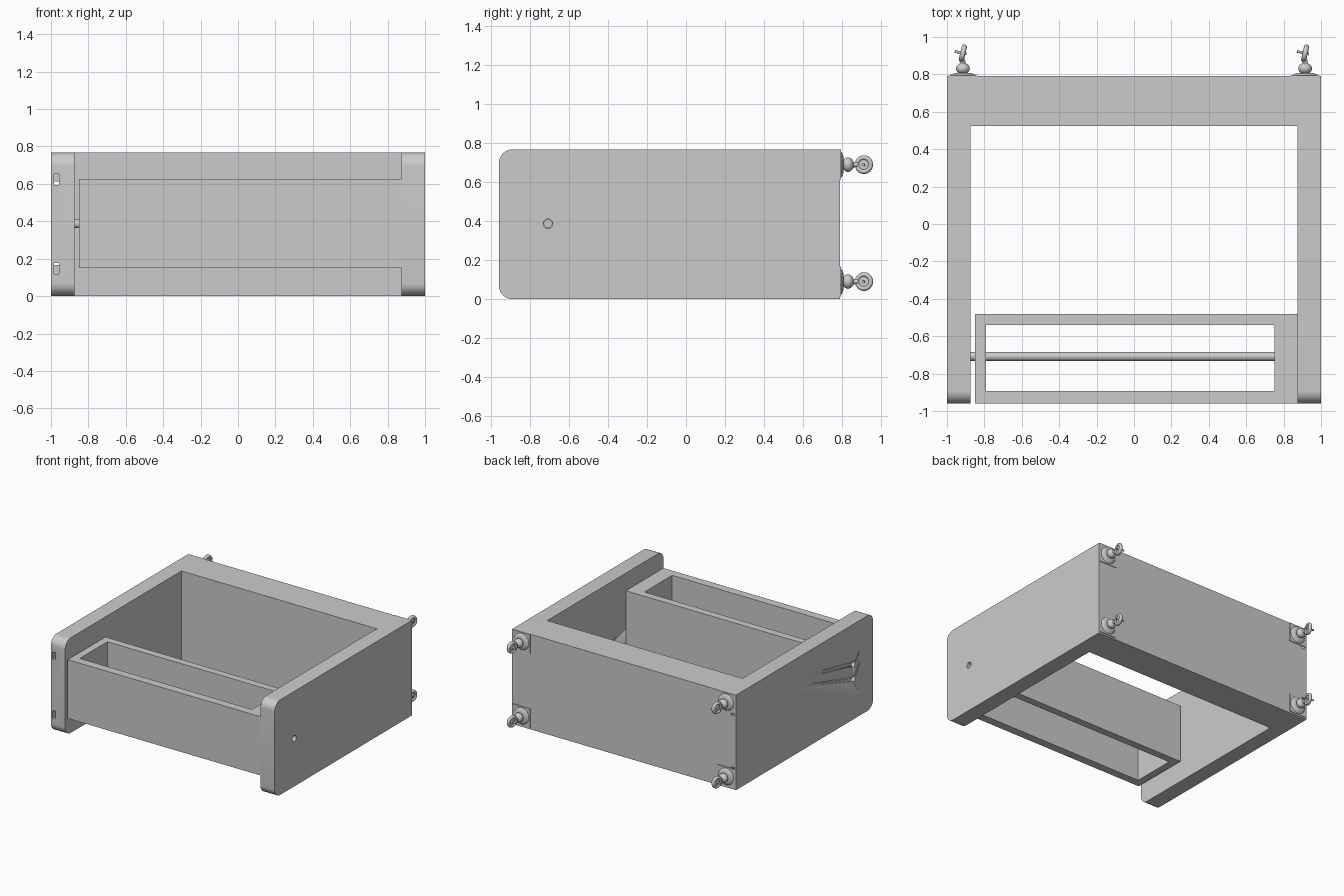
import bpy, bmesh, math
from mathutils import Matrix, Vector

if "Cube" in bpy.data.objects:
    bpy.data.objects.remove(bpy.data.objects["Cube"])

H = 0.768
Y0, Y1 = -0.96, 0.79
ROD_Y, ROD_Z = -0.708, 0.387


def finish(name, bm, smooth=False):
    bmesh.ops.recalc_face_normals(bm, faces=bm.faces)
    me = bpy.data.meshes.new(name)
    bm.to_mesh(me)
    bm.free()
    ob = bpy.data.objects.new(name, me)
    bpy.context.collection.objects.link(ob)
    if smooth:
        bpy.ops.object.select_all(action='DESELECT')
        ob.select_set(True)
        bpy.context.view_layer.objects.active = ob
        bpy.ops.object.shade_smooth_by_angle(angle=math.radians(35))
    return ob


def box(name, lo, hi):
    bm = bmesh.new()
    bmesh.ops.create_cube(bm, size=1)
    for v in bm.verts:
        v.co = [(l + h) / 2 + c * (h - l) for l, h, c in zip(lo, hi, v.co)]
    return finish(name, bm)


def lathe(name, profile, matrix, closed=False, steps=32):
    """Revolve (radius, height) points around local z, then place with matrix."""
    bm = bmesh.new()
    vs = [bm.verts.new((r, 0, z)) for r, z in profile]
    es = [bm.edges.new(p) for p in zip(vs, vs[1:] + vs[:1] if closed else vs[1:])]
    bmesh.ops.spin(bm, geom=vs + es, cent=(0, 0, 0), axis=(0, 0, 1),
                   angle=2 * math.pi, steps=steps)
    bmesh.ops.remove_doubles(bm, verts=bm.verts, dist=1e-5)
    bm.transform(matrix)
    return finish(name, bm, True)


def cut(ob, cutters):
    for c in cutters:
        m = ob.modifiers.new("cut", 'BOOLEAN')
        m.operation, m.solver, m.object = 'DIFFERENCE', 'EXACT', c
        bpy.context.view_layer.objects.active = ob
        bpy.ops.object.modifier_apply(modifier=m.name)
        bpy.data.objects.remove(c)


def x_hole(r, x0, x1, z):
    m = Matrix.Translation((x0, ROD_Y, z)) @ Matrix.Rotation(math.pi / 2, 4, 'Y')
    return lathe("hole_cutter", [(0, 0), (r, 0), (r, x1 - x0), (0, x1 - x0)], m)


def side_panel(name, x0, x1, r=0.07, n=8):
    # side outline with both front corners rounded
    pts = [(Y1, 0), (Y1, H)]
    for zc, a0 in ((H - r, 90), (r, 180)):
        for i in range(n + 1):
            a = math.radians(a0 + 90 * i / n)
            pts.append((Y0 + r + r * math.cos(a), zc + r * math.sin(a)))
    bm = bmesh.new()
    f = bm.faces.new([bm.verts.new((x0, y, z)) for y, z in pts])
    g = bmesh.ops.extrude_face_region(bm, geom=[f])
    bmesh.ops.translate(bm, vec=(x1 - x0, 0, 0),
                        verts=[v for v in g['geom'] if isinstance(v, bmesh.types.BMVert)])
    return finish(name, bm, True)


# Frame: two sides and a thick back
left = side_panel("left_side", -1, -0.873)
right = side_panel("right_side", 0.873, 1)
box("back_block", (-0.873, 0.525, 0), (0.873, Y1, H))

# Bolt slots and holes in the sides
cut(left, [box("slot_cutter", (-0.985, -1.1, z0), (-0.957, 0.9, z1))
           for z0, z1 in ((0.118, 0.178), (0.595, 0.652))]
    + [x_hole(0.022, -1.1, -0.95, ROD_Z + s * 0.06) for s in (-1, 1)])
cut(right, [x_hole(0.024, 0.8, 1.1, ROD_Z)])

# Front tray, open at top and bottom, and its hollow rod
tray = box("front_tray", (-0.85, Y0, 0.15), (0.873, -0.48, 0.625))
cut(tray, [box("opening_cutter", (-0.79, -0.893, 0), (0.75, -0.54, 1)),
           x_hole(0.024, -0.9, 0.9, ROD_Z)])
lathe("rod", [(0.024, 0), (0.024, 1.7), (0.02, 1.7), (0.02, 0)],
      Matrix.Translation((-0.873, ROD_Y, ROD_Z)) @ Matrix.Rotation(math.pi / 2, 4, 'Y'),
      closed=True)

# Casters on the back
to_back = Matrix.Rotation(-math.pi / 2, 4, 'X')
ball = [(0.037 * math.cos(math.radians(a)), 0.037 + 0.03 * math.sin(math.radians(a)))
        for a in range(-50, 61, 11)]
swivel = ([(0, 0), (0.068, 0), (0.062, 0.006), (0.042, 0.014)] + ball
          + [(0.014, 0.066), (0.012, 0.085), (0, 0.085)])
tire = [(0.036 + 0.012 * math.cos(math.radians(a)), 0.014 * math.sin(math.radians(a)))
        for a in range(0, 360, 30)]
for i, (x, z) in enumerate([(sx, z) for sx in (-0.915, 0.915) for z in (0.09, 0.69)]):
    box(f"caster_plate_{i}", (x - 0.078, Y1, z - 0.077), (x + 0.078, Y1 + 0.005, z + 0.077))
    lathe(f"caster_swivel_{i}", swivel, Matrix.Translation((x, Y1 + 0.004, z)) @ to_back)
    m = (Matrix.Translation((x, 0.913, z)) @ Matrix.Rotation(math.radians(-13), 4, 'Z')
         @ Matrix.Rotation(math.pi / 2, 4, 'Y'))
    lathe(f"caster_wheel_{i}", tire, m, closed=True)
    lathe(f"caster_hub_{i}", [(0, -0.01), (0.027, -0.006), (0.027, 0.006), (0, 0.01)], m)
    lathe(f"caster_axle_{i}", [(0, -0.045), (0.007, -0.045), (0.007, 0.02), (0, 0.02)], m, steps=12)
